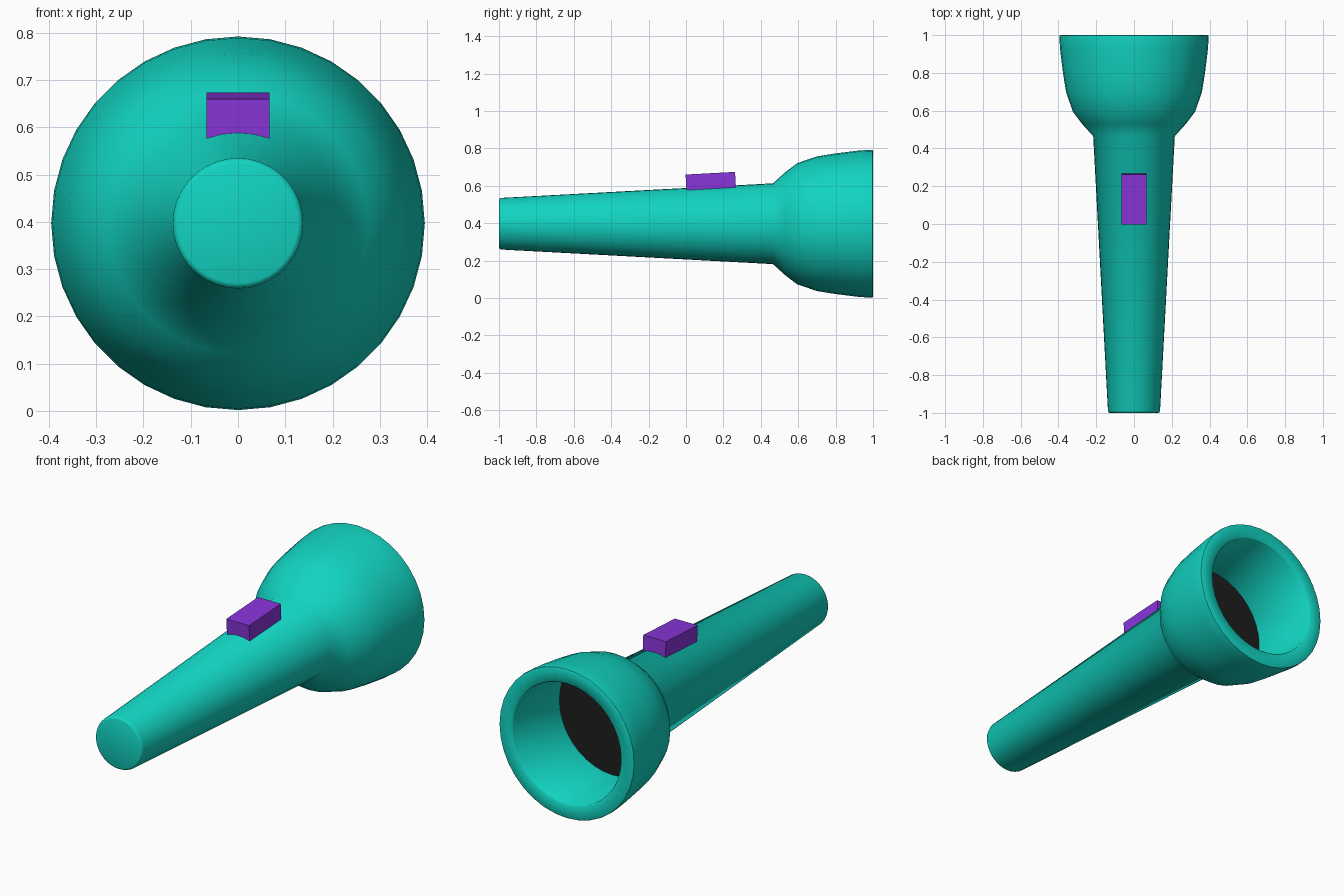
import bpy, bmesh, math

if "Cube" in bpy.data.objects:
    bpy.data.objects.remove(bpy.data.objects["Cube"])

AXIS_Z = 0.397
SIDES = 36


def material(name, rgb):
    mat = bpy.data.materials.new(name)
    mat.diffuse_color = (*rgb, 1)
    mat.use_nodes = True
    mat.node_tree.nodes["Principled BSDF"].inputs["Base Color"].default_value = mat.diffuse_color
    return mat


def finish(bm, name, mat, smooth_angle=None):
    bmesh.ops.recalc_face_normals(bm, faces=bm.faces)
    mesh = bpy.data.meshes.new(name)
    bm.to_mesh(mesh)
    bm.free()
    mesh.materials.append(mat)
    obj = bpy.data.objects.new(name, mesh)
    bpy.context.collection.objects.link(obj)
    if smooth_angle:
        bpy.ops.object.select_all(action='DESELECT')
        obj.select_set(True)
        bpy.context.view_layer.objects.active = obj
        bpy.ops.object.shade_smooth_by_angle(angle=math.radians(smooth_angle))
    return obj


def add_ring(bm, y, r):
    angles = [2 * math.pi * i / SIDES for i in range(SIDES)]
    return [bm.verts.new((r * math.sin(a), y, AXIS_Z + r * math.cos(a))) for a in angles]


teal = material("teal", (0.006, 0.66, 0.54))
purple = material("purple", (0.25, 0.035, 0.70))
black = material("black", (0.013, 0.013, 0.013))

# Body: (y, radius) from tail cap along the outside, over the rim, into the cup
profile = [(-1.0, 0.127), (-0.997, 0.134), (-0.988, 0.138),
           (0.465, 0.216), (0.53, 0.275), (0.595, 0.324), (0.70, 0.360),
           (0.80, 0.376), (0.93, 0.392), (0.99, 0.395), (0.997, 0.394), (1.0, 0.388),
           (1.0, 0.322), (0.995, 0.317), (0.61, 0.315)]
bm = bmesh.new()
rings = [add_ring(bm, y, r) for y, r in profile]
for a, b in zip(rings, rings[1:]):
    for i in range(SIDES):
        j = (i + 1) % SIDES
        bm.faces.new((a[i], a[j], b[j], b[i]))
bm.faces.new(rings[0])
bm.faces.new(rings[-1])
body = finish(bm, "flashlight_body", teal, 50)

# Dark lens: the floor of the cup
body.data.materials.append(black)
for face in body.data.polygons:
    if len(face.vertices) == SIDES and face.center.y > 0:
        face.material_index = 1

# Switch: block sunk into the handle and tilted with its taper
bm = bmesh.new()
bmesh.ops.create_cube(bm, size=1)
bmesh.ops.scale(bm, vec=(0.133, 0.265, 0.11), verts=bm.verts)
switch = finish(bm, "switch", purple)
switch.location = (0, 0.133, 0.612)
switch.rotation_euler.x = math.atan(0.054)
